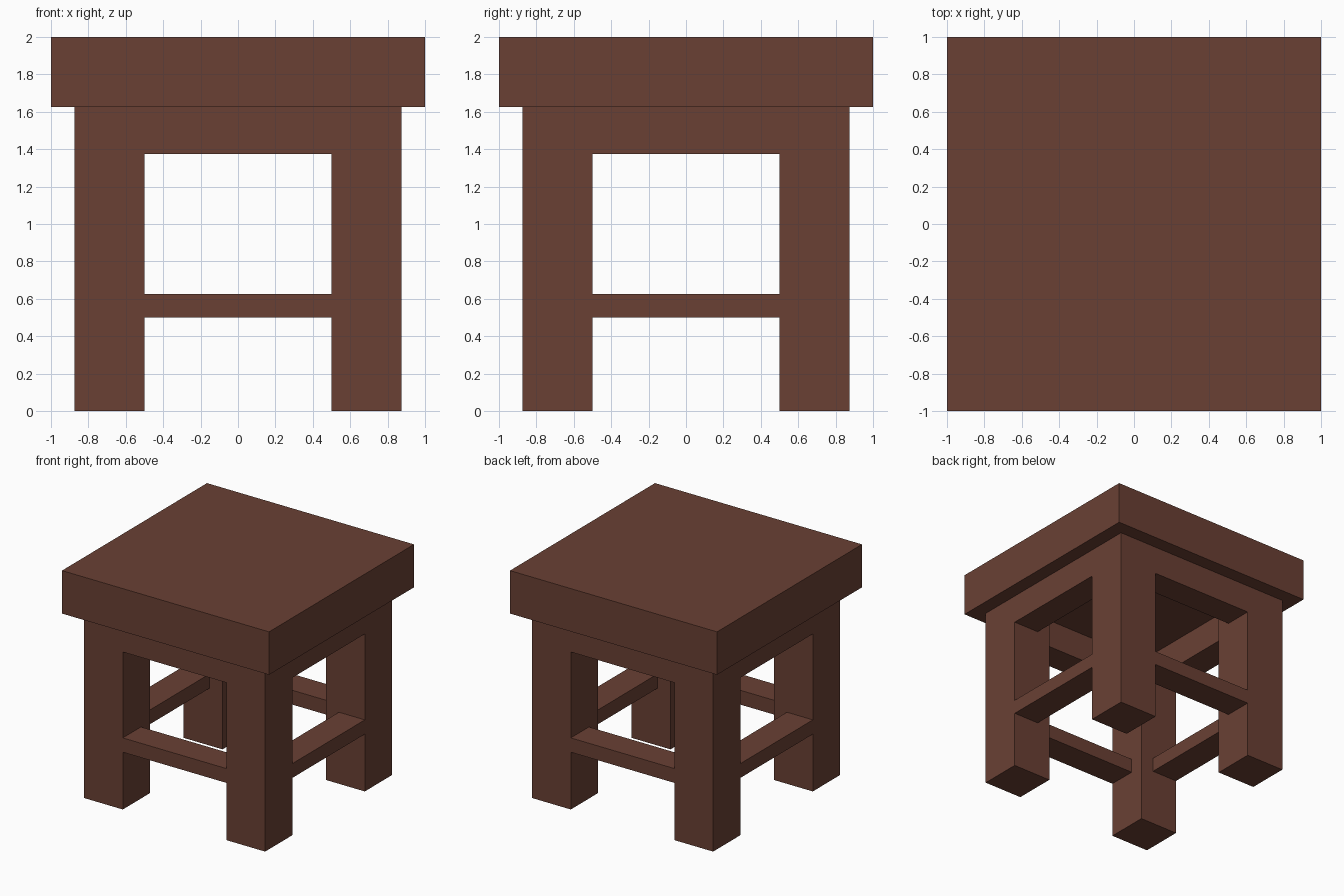
import bpy
import bmesh
from mathutils import Matrix, Vector

if "Cube" in bpy.data.objects:
    bpy.data.objects.remove(bpy.data.objects["Cube"])

wood = bpy.data.materials.new("reddish_brown_wood")
wood.diffuse_color = (0.144, 0.051, 0.034, 1.0)
wood.use_nodes = True
wood.node_tree.nodes["Principled BSDF"].inputs["Base Color"].default_value = wood.diffuse_color


def box(name, lo, hi):
    """Box spanning the two opposite corners lo and hi."""
    lo, hi = Vector(lo), Vector(hi)
    bm = bmesh.new()
    bmesh.ops.create_cube(bm, size=1.0)
    bm.transform(Matrix.Translation((lo + hi) / 2) @ Matrix.Diagonal((*(hi - lo), 1.0)))
    mesh = bpy.data.meshes.new(name)
    bm.to_mesh(mesh)
    bm.free()
    mesh.materials.append(wood)
    obj = bpy.data.objects.new(name, mesh)
    bpy.context.collection.objects.link(obj)
    return obj


OUT, INN = 0.875, 0.5      # outer and inner faces of the legs
BAR = OUT - 0.25           # inner face of the aprons and rails
SEAT_Z = 1.625             # underside of the seat

# Thick square seat
box("seat", (-1, -1, SEAT_Z), (1, 1, 2))

# Each quarter turn adds a leg, an apron under the seat and a low rail
sides = ("front", "right", "back", "left")
for i, side in enumerate(sides):
    parts = (
        box(side + "_leg", (-OUT, -OUT, 0), (-INN, -INN, SEAT_Z)),
        box(side + "_apron", (-INN, -OUT, 1.375), (INN, -BAR, SEAT_Z)),
        box(side + "_rail", (-INN, -OUT, 0.5), (INN, -BAR, 0.625)),
    )
    for part in parts:
        part.rotation_euler.z = i * 1.5707963
